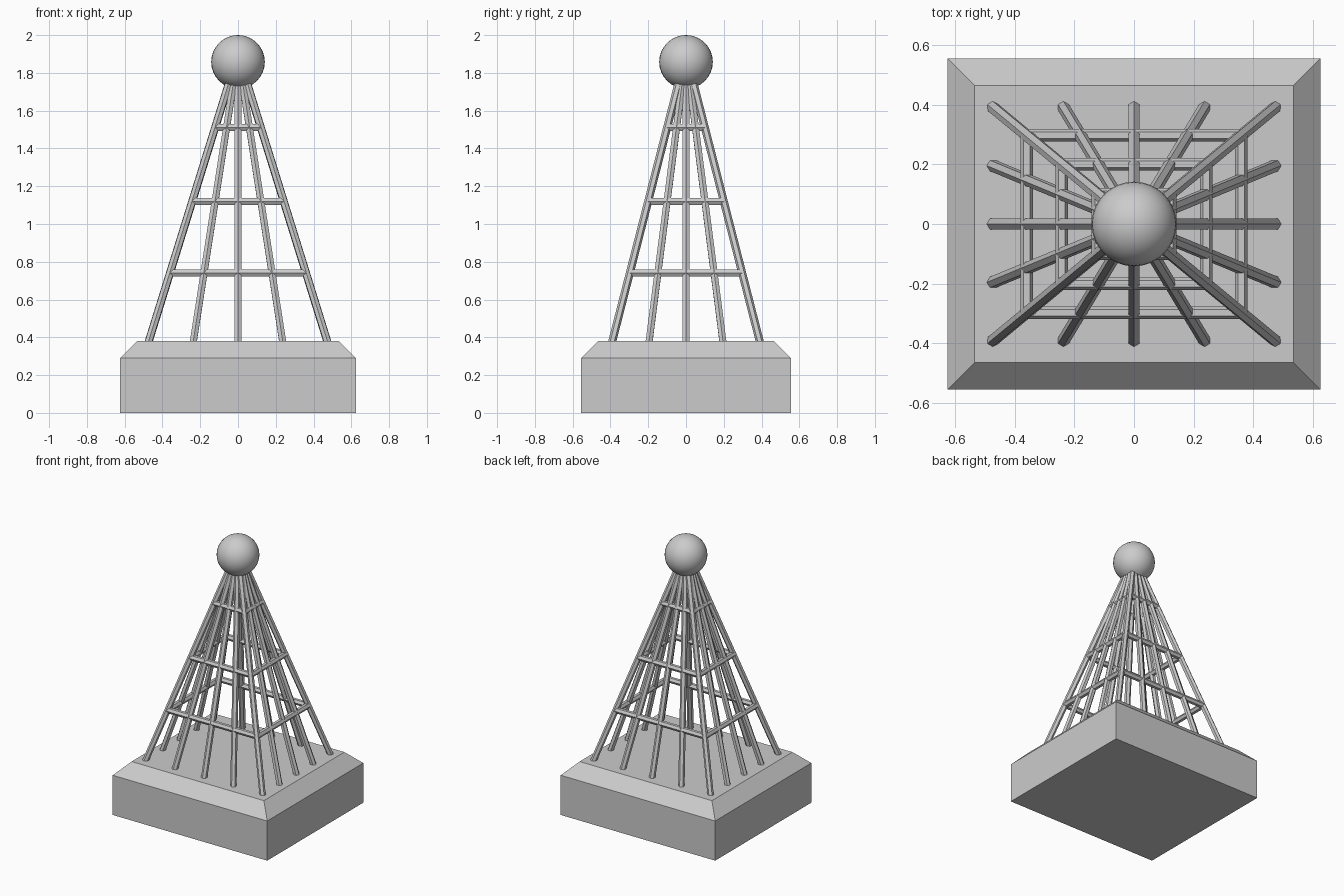
import bpy, bmesh
from mathutils import Vector, Matrix

if "Cube" in bpy.data.objects:
    bpy.data.objects.remove(bpy.data.objects["Cube"], do_unlink=True)

GREY = (0.6, 0.6, 0.6, 1.0)
grey = bpy.data.materials.new("plain grey")
grey.use_nodes = True
grey.diffuse_color = GREY
grey.node_tree.nodes["Principled BSDF"].inputs["Base Color"].default_value = GREY


def make_object(name, bm):
    mesh = bpy.data.meshes.new(name)
    bmesh.ops.recalc_face_normals(bm, faces=bm.faces)
    bm.to_mesh(mesh)
    bm.free()
    mesh.materials.append(grey)
    obj = bpy.data.objects.new(name, mesh)
    bpy.context.collection.objects.link(obj)
    return obj


def add_rod(bm, start, end, side, radius=0.021):
    """Six-sided rod whose first corner points along the side vector."""
    axis = (end - start).normalized()
    x = (side - axis * side.dot(axis)).normalized()
    turn = Matrix((x, axis.cross(x), axis)).transposed().to_4x4()
    place = Matrix.Translation((start + end) / 2) @ turn
    bmesh.ops.create_cone(bm, cap_ends=True, segments=6, radius1=radius,
                          radius2=radius, depth=(end - start).length, matrix=place)


# Plinth: a block with a sloped upper rim
WIDTH, DEPTH, BLOCK_TOP, PLINTH_TOP, RIM = 1.25, 1.11, 0.29, 0.38, 0.09
bm = bmesh.new()
bmesh.ops.create_cube(bm, size=1)
for v in bm.verts:
    v.co = (v.co.x * WIDTH, v.co.y * DEPTH, (v.co.z + 0.5) * BLOCK_TOP)
top = max(bm.faces, key=lambda f: f.calc_center_median().z)
rim = bmesh.ops.extrude_face_region(bm, geom=[top])
for v in [g for g in rim["geom"] if isinstance(g, bmesh.types.BMVert)]:
    v.co.x -= RIM if v.co.x > 0 else -RIM
    v.co.y -= RIM if v.co.y > 0 else -RIM
    v.co.z = PLINTH_TOP
bmesh.ops.delete(bm, geom=[f for f in bm.faces if f.calc_center_median().z == BLOCK_TOP],
                 context="FACES_ONLY")
make_object("plinth", bm)

# The cage is a rectangular pyramid that narrows to an apex inside the ball
APEX, FOOT_X, FOOT_Y = 1.90, 0.472, 0.39


def cage_point(u, v, z):
    scale = (APEX - z) / (APEX - PLINTH_TOP)
    return Vector((u * FOOT_X * scale, v * FOOT_Y * scale, z))


# Leaning bars: five along each side, sharing the corners
bm = bmesh.new()
steps = (-1, -0.5, 0, 0.5, 1)
for u in steps:
    for v in steps:
        if max(abs(u), abs(v)) == 1:
            side = Vector((1, 0, 0)) if abs(v) == 1 else Vector((0, 1, 0))
            add_rod(bm, cage_point(u, v, 0.33), cage_point(u, v, 1.82), side)
make_object("cage_bars", bm)

# Horizontal hoops
bm = bmesh.new()
corners = [(-1, -1), (1, -1), (1, 1), (-1, 1)]
for z in (0.74, 1.12, 1.51):
    for i, corner in enumerate(corners):
        add_rod(bm, cage_point(*corner, z), cage_point(*corners[i - 1], z),
                Vector((0, 0, 1)))
make_object("cage_hoops", bm)

# Ball on top
bm = bmesh.new()
bmesh.ops.create_uvsphere(bm, u_segments=32, v_segments=16, radius=0.142,
                          matrix=Matrix.Translation((0, 0, 1.858)))
for f in bm.faces:
    f.smooth = True
make_object("top_ball", bm)
